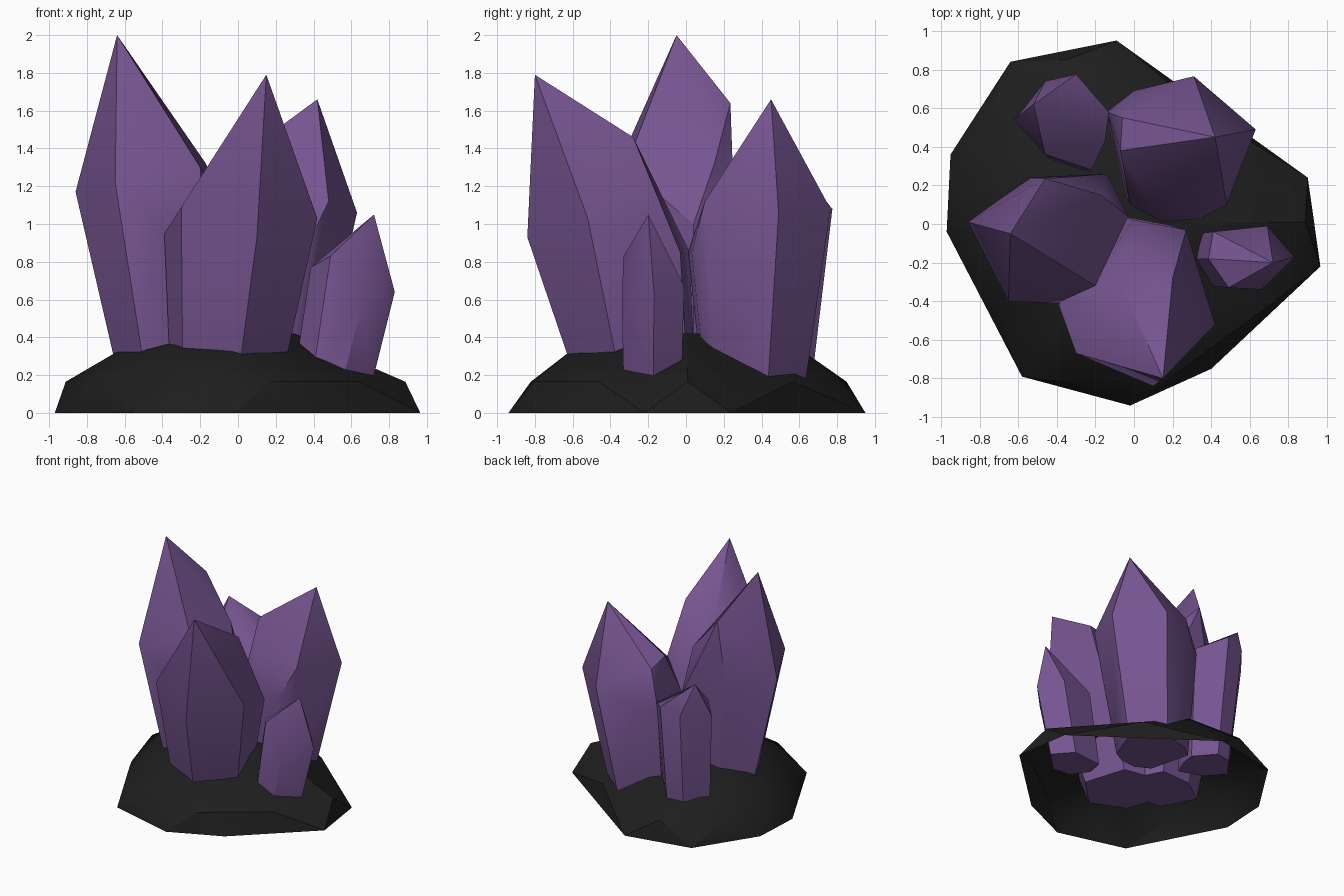
import bpy, bmesh, math
from mathutils import Vector

if "Cube" in bpy.data.objects:
    bpy.data.objects.remove(bpy.data.objects["Cube"])


def material(name, rgb):
    m = bpy.data.materials.new(name)
    m.diffuse_color = (*rgb, 1)
    m.use_nodes = True
    m.node_tree.nodes["Principled BSDF"].inputs["Base Color"].default_value = m.diffuse_color
    return m


purple = material("crystal purple", (0.18, 0.09, 0.28))
black = material("rock black", (0.013, 0.013, 0.013))


def hull(name, points, mat, open_bottom=False):
    """Faceted convex solid around the given points."""
    bm = bmesh.new()
    for p in points:
        bm.verts.new(p)
    bmesh.ops.convex_hull(bm, input=bm.verts[:])
    bmesh.ops.delete(bm, geom=[v for v in bm.verts if not v.link_faces], context='VERTS')
    bmesh.ops.recalc_face_normals(bm, faces=bm.faces[:])
    if open_bottom:
        under = [f for f in bm.faces if all(v.co.z < 0.001 for v in f.verts)]
        bmesh.ops.delete(bm, geom=under, context='FACES')
    me = bpy.data.meshes.new(name)
    bm.to_mesh(me)
    bm.free()
    me.materials.append(mat)
    ob = bpy.data.objects.new(name, me)
    bpy.context.collection.objects.link(ob)
    # soften only the shallow creases
    bpy.ops.object.select_all(action='DESELECT')
    ob.select_set(True)
    bpy.context.view_layer.objects.active = ob
    bpy.ops.object.shade_smooth_by_angle(angle=math.radians(30))


def crystal(name, tip, shoulder, base, shrink, low=0.09):
    """Tip above a ring of shoulder points, tapering to a smaller base ring."""
    c = sum((Vector(p) for p in shoulder), Vector()) / len(shoulder)
    foot = [(base[0] + shrink * (x - c.x), base[1] + shrink * (y - c.y), low)
            for x, y, z in shoulder]
    hull(name, [tip] + shoulder + foot, purple)


crystal("tall_left_crystal", (-0.64, -0.05, 2.0),
        [(-0.86, 0.01, 1.17), (-0.65, -0.40, 1.22), (-0.40, -0.41, 1.0),
         (-0.20, -0.32, 1.30), (-0.03, 0.04, 1.0), (-0.17, 0.15, 1.32),
         (-0.14, 0.26, 0.95), (-0.46, 0.235, 1.64), (-0.54, 0.24, 1.1)],
        (-0.30, 0.0), 0.65)

crystal("front_crystal", (0.15, -0.80, 1.79),
        [(0.10, -0.84, 0.93), (0.42, -0.52, 1.03), (0.27, -0.03, 0.85),
         (0.0, 0.02, 0.85), (0.20, -0.28, 1.46), (-0.08, -0.28, 1.40),
         (-0.20, -0.25, 1.15), (-0.39, -0.42, 0.95), (-0.30, -0.67, 1.09)],
        (-0.08, -0.22), 0.70)

crystal("back_right_crystal", (0.42, 0.45, 1.66),
        [(0.63, 0.49, 1.06), (0.31, 0.765, 1.08), (0.0, 0.69, 0.95),
         (-0.14, 0.58, 0.95), (-0.06, 0.55, 1.25), (-0.07, 0.38, 1.30),
         (-0.02, 0.10, 0.9), (0.08, 0.12, 1.15), (0.15, 0.01, 0.85),
         (0.35, 0.03, 0.85), (0.48, 0.10, 1.12)],
        (0.08, 0.33), 0.70)

crystal("small_right_crystal", (0.72, -0.20, 1.05),
        [(0.83, -0.17, 0.64), (0.69, -0.01, 0.67), (0.41, -0.04, 0.68),
         (0.385, -0.18, 0.77), (0.49, -0.33, 0.83), (0.66, -0.34, 0.60)],
        (0.46, -0.18), 0.92)

crystal("small_back_crystal", (-0.52, 0.62, 1.27),
        [(-0.62, 0.54, 1.0), (-0.46, 0.74, 1.03), (-0.30, 0.775, 1.08),
         (-0.13, 0.58, 1.0), (-0.15, 0.43, 0.95), (-0.22, 0.28, 0.85),
         (-0.46, 0.36, 1.03)],
        (-0.32, 0.46), 0.80)

# Low hollow rock mound: rim, staggered shoulder, upper ring and crown
rim = [(-0.97, -0.04), (-0.95, 0.36), (-0.64, 0.84), (-0.09, 0.95), (0.90, 0.24),
       (0.965, -0.22), (0.40, -0.75), (-0.02, -0.94), (-0.58, -0.79)]
pts = [(x, y, 0) for x, y in rim]
for (x, y), (u, v) in zip(rim, rim[1:] + rim[:1]):
    pts.append(((x + u) * 0.475, (y + v) * 0.475, 0.165))
    pts.append((x * 0.64, y * 0.64, 0.335 - 0.14 * max(0, x)))
    pts.append(((x + u) * 0.16, (y + v) * 0.16, 0.42))
hull("rock_base", pts, black, open_bottom=True)
